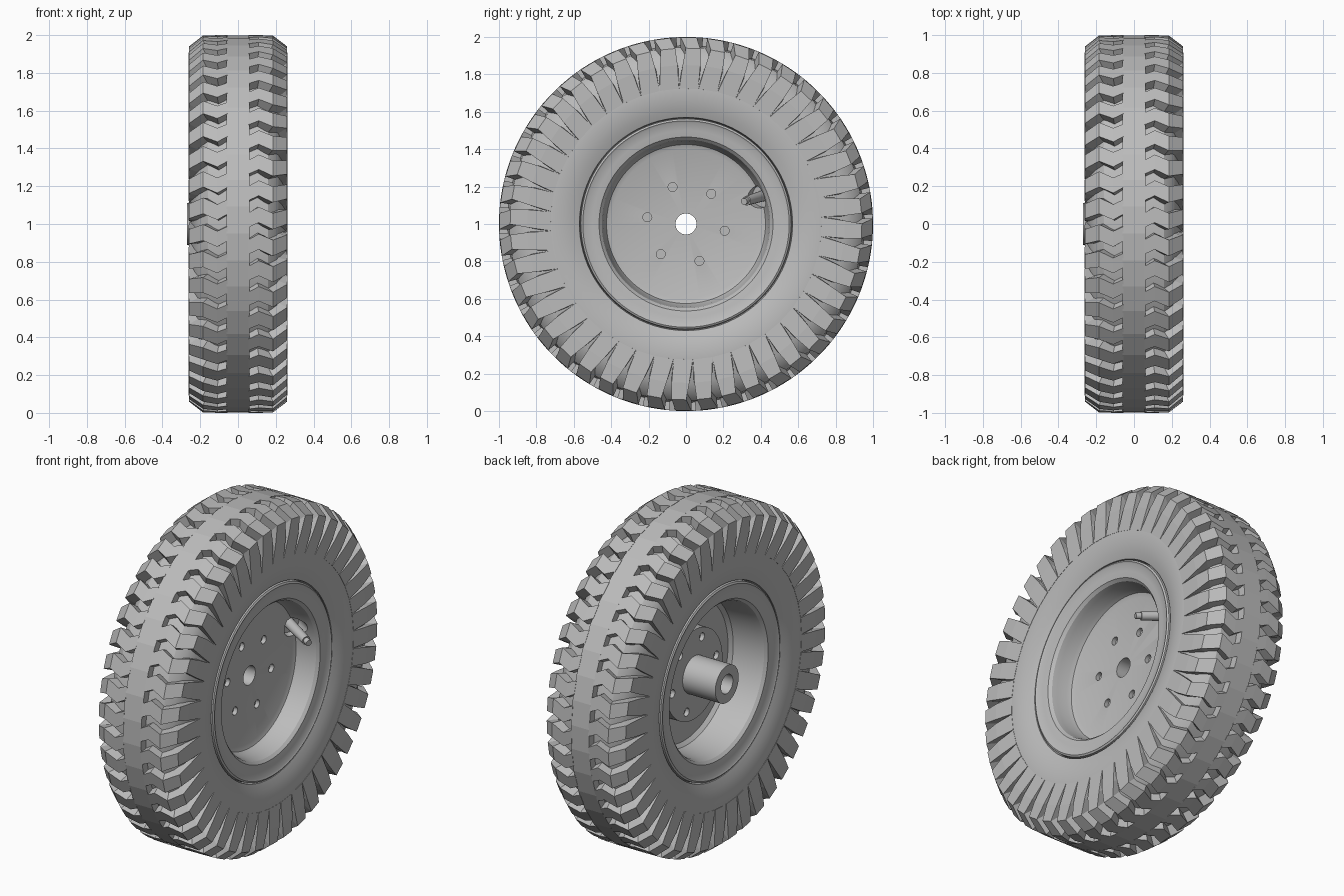
import bpy, bmesh, math
from mathutils import Vector

if "Cube" in bpy.data.objects:
    bpy.data.objects.remove(bpy.data.objects["Cube"])

grey = bpy.data.materials.new("plain_grey")
grey.use_nodes = True
grey.diffuse_color = (0.5, 0.5, 0.5, 1)
grey.node_tree.nodes["Principled BSDF"].inputs["Base Color"].default_value = (0.5, 0.5, 0.5, 1)

LUGS = 44
PITCH = 2 * math.pi / LUGS
PHASE = 0.051  # puts a tread seam slightly off the axis


def polar(x, r, a):
    """Point at radius r around the axle."""
    return (x, r * math.cos(a), 1 + r * math.sin(a))


def finish(name, bm, smooth=None):
    bmesh.ops.recalc_face_normals(bm, faces=bm.faces)
    mesh = bpy.data.meshes.new(name)
    bm.to_mesh(mesh)
    bm.free()
    mesh.materials.append(grey)
    ob = bpy.data.objects.new(name, mesh)
    bpy.context.collection.objects.link(ob)
    if smooth:
        shade(ob, smooth)
    return ob


def shade(ob, degrees):
    bpy.ops.object.select_all(action='DESELECT')
    ob.select_set(True)
    bpy.context.view_layer.objects.active = ob
    bpy.ops.object.shade_smooth_by_angle(angle=math.radians(degrees))


def revolve(name, profile, segments, smooth=None):
    """Spin a closed (x, r) loop around the axle."""
    bm = bmesh.new()
    rings = [[bm.verts.new(polar(x, r, PHASE + i * 2 * math.pi / segments)) for x, r in profile]
             for i in range(segments)]
    n = len(profile)
    for i in range(segments):
        a, b = rings[i], rings[(i + 1) % segments]
        for j in range(n):
            k = (j + 1) % n
            bm.faces.new((a[j], a[k], b[k], b[j]))
    return finish(name, bm, smooth)


def rod(bm, start, end, r1, r2=None, segments=20):
    """Add a capped cylinder or cone between two points."""
    d = Vector(end) - Vector(start)
    mat = d.to_track_quat('Z', 'Y').to_matrix().to_4x4()
    mat.translation = (Vector(start) + Vector(end)) / 2
    bmesh.ops.create_cone(bm, cap_ends=True, segments=segments, radius1=r1,
                          radius2=r1 if r2 is None else r2, depth=d.length, matrix=mat)


def mirrored(half):
    return half + [(-x, r) for x, r in reversed(half)]


# Tyre body with smooth sidewalls, beneath the lugs
revolve("tyre_body", mirrored([(0.10, 0.55), (0.222, 0.57), (0.238, 0.61), (0.249, 0.66),
                               (0.254, 0.72), (0.247, 0.78), (0.232, 0.85), (0.205, 0.91),
                               (0.16, 0.945), (0.05, 0.955)]), 2 * LUGS, 30)

# Faceted band along the middle of the tread
revolve("tread_band", mirrored([(0.04, 0.93), (0.06, 0.94), (0.06, 1.0)]), LUGS)

# Lug stations: x, radius, base x, base radius, width share, angular shift in pitches
STATIONS = [(0.055, 1.0, 0.055, 0.93, 0.54, 0.0),
            (0.11, 1.0, 0.10, 0.93, 0.58, -0.20),
            (0.185, 0.998, 0.15, 0.92, 0.60, 0.04),
            (0.26, 0.94, 0.20, 0.88, 0.58, -0.14),
            (0.262, 0.85, 0.215, 0.82, 0.78, -0.10),
            (0.255, 0.725, 0.235, 0.725, 0.98, 0.0)]


def lugs(name, side, offset):
    bm = bmesh.new()
    for i in range(LUGS):
        mid = PHASE + (i + offset) * PITCH
        loops = []
        for x, r, bx, br, share, shift in STATIONS:
            a = mid + side * shift * PITCH
            h = share * PITCH / 2
            loops.append([bm.verts.new(polar(side * px, pr, pa)) for px, pr, pa in
                          ((x, r, a - h), (x, r, a + h), (bx, br, a + h * 1.1), (bx, br, a - h * 1.1))])
        for p, q in zip(loops, loops[1:]):
            for j in range(4):
                k = (j + 1) % 4
                bm.faces.new((p[j], p[k], q[k], q[j]))
        bm.faces.new(loops[0])
        bm.faces.new(loops[-1])
    return finish(name, bm)


lugs("left_lugs", 1, 0.5)
lugs("right_lugs", -1, 0.0)

# Rim barrel with rolled lips, web disc, flange and hub as one turned solid
rim = revolve("wheel_rim", [(0.20, 0.565), (0.226, 0.562), (0.232, 0.552), (0.226, 0.543), (0.222, 0.50),
                            (0.216, 0.465), (0.20, 0.45), (0.17, 0.443), (0.11, 0.435), (0.085, 0.425),
                            (0.075, 0.40), (0.075, 0.056), (-0.27, 0.056), (-0.27, 0.11),
                            (-0.055, 0.11), (-0.055, 0.265), (0.01, 0.265), (0.01, 0.41),
                            (-0.01, 0.43), (-0.17, 0.443), (-0.20, 0.45), (-0.216, 0.465),
                            (-0.222, 0.50), (-0.226, 0.543), (-0.232, 0.552), (-0.226, 0.562),
                            (-0.20, 0.565)], 96)

# Blind bolt holes on both faces, and a pocket around the valve
VALVE_BASE, VALVE_TIP = Vector((0.05, 0.41, 1.15)), Vector((0.25, 0.31, 1.12))
AXIS = (VALVE_TIP - VALVE_BASE).normalized()
bm = bmesh.new()
for i in range(6):
    a = math.radians(60 * i - 10)
    for x0, x1 in ((0.05, 0.12), (-0.10, -0.03)):
        rod(bm, polar(x0, 0.21, a), polar(x1, 0.21, a), 0.024)
rod(bm, VALVE_BASE, VALVE_BASE + AXIS * 0.12, 0.06, segments=28)
cutter = finish("hole_cutter", bm)
cutter.hide_render = True
cut = rim.modifiers.new("holes", 'BOOLEAN')
cut.object = cutter
cut.solver = 'EXACT'
bpy.context.view_layer.objects.active = rim
bpy.ops.object.modifier_apply(modifier=cut.name)
bpy.data.objects.remove(cutter)
shade(rim, 30)

# Valve stem with a narrower tip
bm = bmesh.new()
rod(bm, VALVE_BASE - AXIS * 0.02, VALVE_TIP - AXIS * 0.03, 0.03, 0.025)
rod(bm, VALVE_TIP - AXIS * 0.035, VALVE_TIP, 0.018)
finish("valve_stem", bm, 35)
